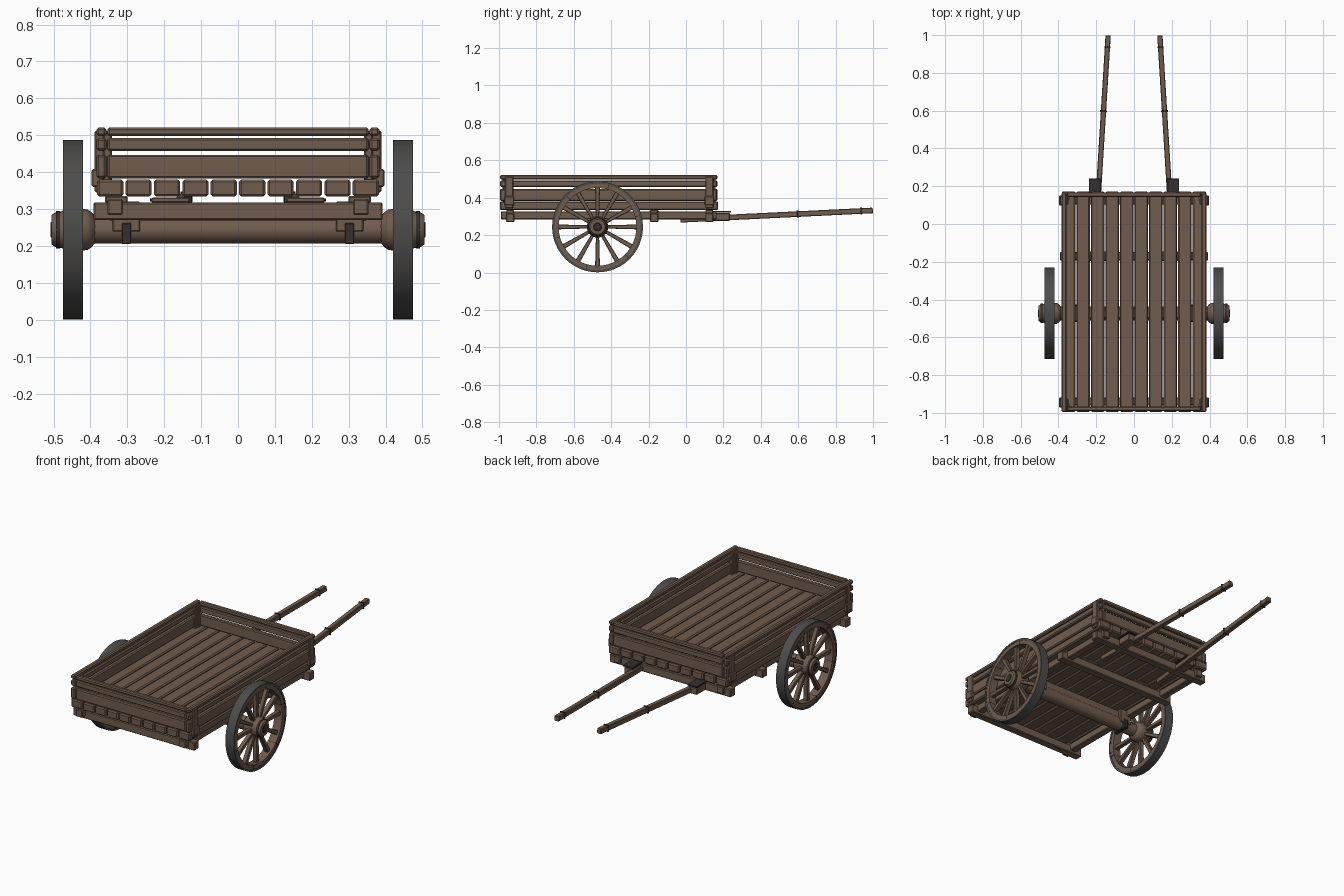
import bpy, bmesh, math
from mathutils import Vector, Matrix

cube = bpy.data.objects.get("Cube")
if cube:
    bpy.data.objects.remove(cube, do_unlink=True)


def material(name, rgb):
    m = bpy.data.materials.new(name)
    m.use_nodes = True
    m.diffuse_color = (*rgb, 1)
    m.node_tree.nodes["Principled BSDF"].inputs["Base Color"].default_value = (*rgb, 1)
    return m


WOOD = material("brown wood", (0.165, 0.108, 0.074))
TYRE = material("grey iron tyre", (0.075, 0.073, 0.072))
IRON = material("dark iron", (0.035, 0.03, 0.028))


def finish(name, bm, mat, bevel=0.0, smooth=False):
    bmesh.ops.recalc_face_normals(bm, faces=bm.faces)
    me = bpy.data.meshes.new(name)
    bm.to_mesh(me)
    bm.free()
    me.materials.append(mat)
    ob = bpy.data.objects.new(name, me)
    bpy.context.collection.objects.link(ob)
    if bevel:
        mod = ob.modifiers.new("worn edges", "BEVEL")
        mod.width = bevel
        mod.segments = 1
    if smooth:
        bpy.ops.object.select_all(action="DESELECT")
        ob.select_set(True)
        bpy.context.view_layer.objects.active = ob
        bpy.ops.object.shade_smooth_by_angle(angle=math.radians(35))
    return ob


def box(name, x, y, z, mat=WOOD, bevel=0.004):
    """Box from (low, high) pairs on each axis."""
    bm = bmesh.new()
    size = [abs(p[1] - p[0]) for p in (x, y, z)]
    mid = Vector([(p[0] + p[1]) / 2 for p in (x, y, z)])
    bmesh.ops.create_cube(bm, size=1, matrix=Matrix.Translation(mid) @ Matrix.Diagonal((*size, 1)))
    return finish(name, bm, mat, bevel)


def beam(name, a, b, width, height, mat=WOOD, bevel=0.003):
    """Square bar running from a to b."""
    a, b = Vector(a), Vector(b)
    d = b - a
    bm = bmesh.new()
    side = d.cross(Vector((0, 0, 1))).normalized()
    up = side.cross(d).normalized()
    rot = Matrix((side, d.normalized(), up)).transposed().to_4x4()
    mat4 = Matrix.Translation((a + b) / 2) @ rot @ Matrix.Diagonal((width, d.length, height, 1))
    bmesh.ops.create_cube(bm, size=1, matrix=mat4)
    return finish(name, bm, mat, bevel)


def lathe(name, profile, centre, mat, steps=48, closed=False):
    """Turn (x, radius) points around the x axis through the centre."""
    bm = bmesh.new()
    cy, cz = centre
    rings = []
    for i in range(steps):
        t = math.tau * i / steps
        rings.append([bm.verts.new((x, cy + r * math.cos(t), cz + r * math.sin(t))) for x, r in profile])
    n = len(profile)
    for i in range(steps):
        p, q = rings[i], rings[(i + 1) % steps]
        for j in range(n if closed else n - 1):
            k = (j + 1) % n
            bm.faces.new((p[j], p[k], q[k], q[j]))
    if not closed:
        bm.faces.new([r[0] for r in rings])
        bm.faces.new([r[-1] for r in rings])
    return finish(name, bm, mat, smooth=True)


def ring(name, x0, x1, r0, r1, mat):
    return lathe(name, [(x0, r0), (x0, r1), (x1, r1), (x1, r0)], HUB, mat, closed=True)


HUB = (-0.473, 0.244)
FRONT, BACK = -0.995, 0.172
SIDES = (("left", 1), ("right", -1))
BOARDS = ((0.383, 0.447), (0.458, 0.492), (0.498, 0.521))

# Deck planks
PLANKS = 10
pitch = 0.77 / PLANKS
for i in range(PLANKS):
    x = -0.385 + i * pitch
    box(f"deck_plank_{i + 1}", (x + 0.003, x + pitch - 0.003), (FRONT, BACK), (0.334, 0.38), bevel=0.006)

# Cross beams below the deck
for name, y in (("front", -0.94), ("middle", -0.17), ("rear", 0.125)):
    box(name + "_cross_beam", (-0.392, 0.392), (y - 0.022, y + 0.022), (0.27, 0.318))
    for side, s in SIDES:
        box(f"{name}_{side}_spacer", (s * 0.30, s * 0.36), (y - 0.02, y + 0.02), (0.315, 0.336))

# Front and rear wall boards
for name, y in (("front", FRONT + 0.004), ("rear", BACK - 0.028)):
    for i, z in enumerate(BOARDS):
        box(f"{name}_wall_board_{i + 1}", (-0.354, 0.354), (y, y + 0.024), z, bevel=0.005)

for side, s in SIDES:
    # Side walls with posts and corner blocks
    for i, z in enumerate(BOARDS):
        box(f"{side}_wall_board_{i + 1}", (s * 0.357, s * 0.384), (FRONT, BACK - 0.006), z, bevel=0.006)
    for end, y in (("front", -0.945), ("rear", 0.125)):
        box(f"{side}_{end}_post", (s * 0.347, s * 0.389), (y - 0.022, y + 0.022), (0.345, 0.512))
        box(f"{side}_{end}_corner_block", (s * 0.365, s * 0.397), (y - 0.026, y + 0.026), (0.36, 0.408))
        # Short posts inside the end walls
        yy = FRONT + 0.03 if end == "front" else BACK - 0.03
        box(f"{side}_{end}_inner_post", (s * 0.342, s * 0.366), (yy - 0.016, yy + 0.016), (0.37, 0.505))

    # Long beam under the deck
    box(f"{side}_long_beam", (s * 0.312, s * 0.354), (FRONT + 0.005, BACK - 0.008), (0.284, 0.327))

    # Pillow block and bolts holding the axle
    y = HUB[0]
    box(f"{side}_axle_block", (s * 0.265, s * 0.34), (y - 0.042, y + 0.042), (0.238, 0.32))
    box(f"{side}_axle_strap", (s * 0.29, s * 0.315), (y - 0.046, y + 0.046), (0.205, 0.262), IRON, 0.002)

    # Wheel: tyre, wooden rim, hub and spokes
    ring(f"{side}_tyre", s * 0.42, s * 0.474, 0.231, 0.243, TYRE)
    ring(f"{side}_rim", s * 0.422, s * 0.472, 0.208, 0.233, WOOD)
    hub = [(0.388, 0.036), (0.396, 0.047), (0.408, 0.055), (0.43, 0.057), (0.465, 0.057),
           (0.478, 0.05), (0.495, 0.047), (0.505, 0.04)]
    lathe(f"{side}_hub", [(s * x, r) for x, r in hub], HUB, WOOD, 24)
    ring(f"{side}_hub_band", s * 0.482, s * 0.494, 0.04, 0.051, IRON)
    lathe(f"{side}_axle_cap", [(s * 0.49, 0.024), (s * 0.504, 0.024), (s * 0.508, 0.019)], HUB, IRON, 12)
    bm = bmesh.new()
    joints = bmesh.new()
    for i in range(12):
        turn = Matrix.Translation((s * 0.447, *HUB)) @ Matrix.Rotation(math.tau * i / 12, 4, "X")
        made = bmesh.ops.create_cube(bm, size=1)["verts"]
        for v in made:
            outer = v.co.z > 0
            v.co = turn @ Vector((v.co.x * 0.026, v.co.y * (0.026 if outer else 0.017), 0.212 if outer else 0.045))
        # Thin joint lines between rim sections
        if i % 2:
            half = Matrix.Rotation(math.tau / 24, 4, "X")
            bmesh.ops.create_cube(joints, size=1, matrix=turn @ half @ Matrix.Translation((0, 0, 0.22))
                                  @ Matrix.Diagonal((0.052, 0.004, 0.025, 1)))
    finish(f"{side}_spokes", bm, WOOD, 0.003)
    finish(f"{side}_rim_joints", joints, IRON)

    # Pull shaft with iron bands, pin and bracket
    a, b = Vector((s * 0.2, -0.03, 0.282)), Vector((s * 0.137, 0.998, 0.332))
    beam(f"{side}_shaft", a, b, 0.028, 0.03)
    for i, t in enumerate((0.61, 0.94)):
        p, d = a.lerp(b, t), (b - a).normalized() * 0.004
        beam(f"{side}_shaft_band_{i + 1}", p - d, p + d, 0.036 if i == 0 else 0.031, 0.038, IRON, 0.001)
    box(f"{side}_shaft_bracket", (s * 0.185, s * 0.235), (0.15, 0.235), (0.276, 0.318))
    box(f"{side}_bracket_plate", (s * 0.178, s * 0.238), (0.14, 0.24), (0.32, 0.329), IRON, 0.001)
    box(f"{side}_shaft_packing", (s * 0.13, s * 0.235), (-0.195, -0.145), (0.316, 0.332))

# Axle
lathe("axle", [(-0.4, 0.037), (0.4, 0.037)], HUB, WOOD, 12)
box("axle_bolster", (-0.35, 0.35), (HUB[0] - 0.026, HUB[0] + 0.026), (0.262, 0.31))
